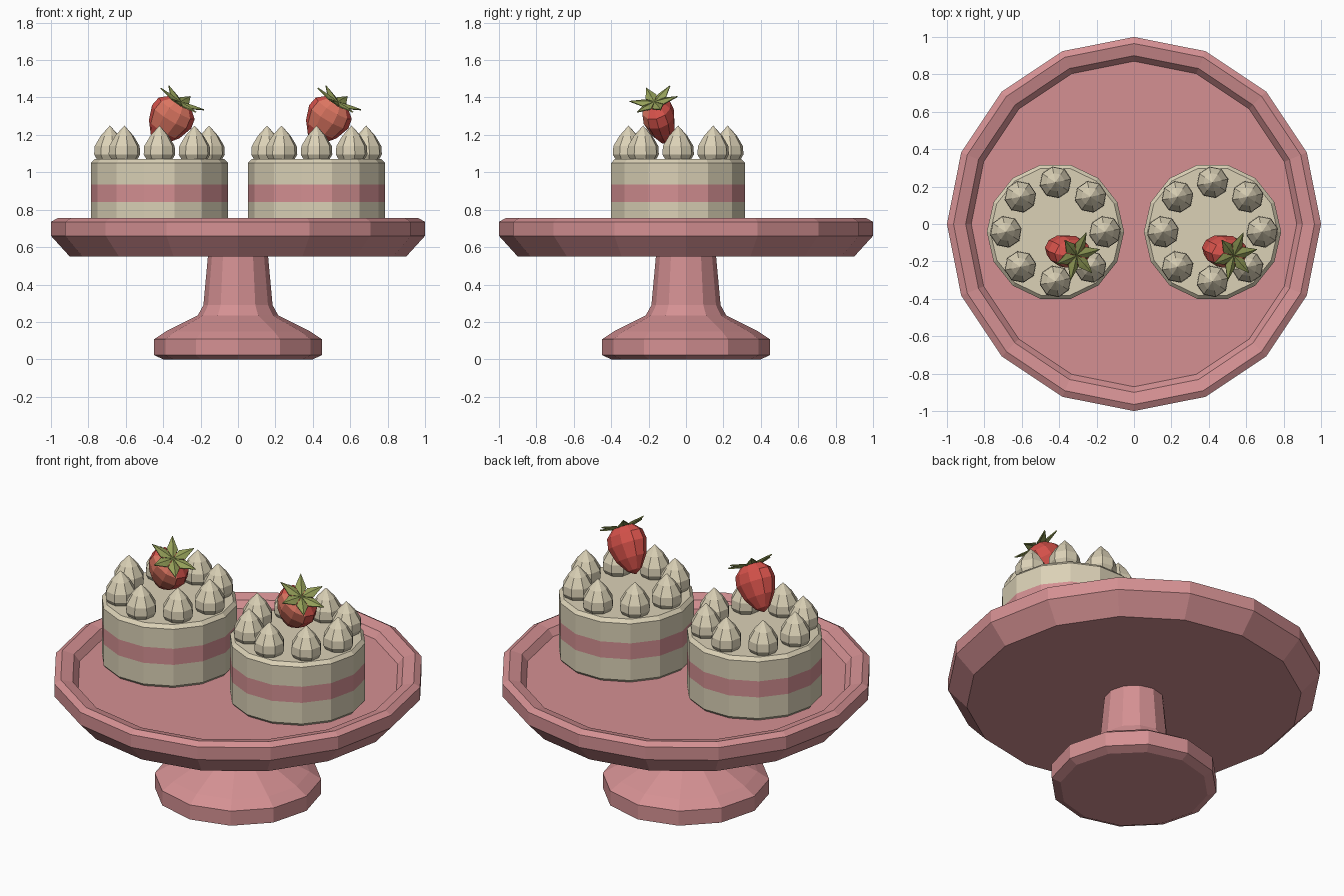
import bpy, bmesh, math
from mathutils import Matrix, Vector

cube = bpy.data.objects.get("Cube")
if cube:
    bpy.data.objects.remove(cube, do_unlink=True)


def material(name, r, g, b):
    m = bpy.data.materials.new(name)
    m.use_nodes = True
    m.diffuse_color = (r, g, b, 1)
    bsdf = next(n for n in m.node_tree.nodes if n.type == 'BSDF_PRINCIPLED')
    bsdf.inputs["Base Color"].default_value = (r, g, b, 1)
    return m


PINK = material("rose pink", 0.66, 0.28, 0.29)
CREAM = material("cream", 0.71, 0.64, 0.47)
RED = material("berry red", 0.68, 0.085, 0.07)
FLESH = material("berry flesh", 0.72, 0.18, 0.12)
GREEN = material("leaf green", 0.30, 0.35, 0.10)


def lathe(bm, profile, sides, place=Matrix(), turn=0.0):
    """Revolve (radius, height) points; a zero radius makes a pole, other ends are capped."""
    rings = []
    for r, z in profile:
        count = sides if r > 0 else 1
        angles = [turn + math.tau * i / sides for i in range(count)]
        rings.append([bm.verts.new(place @ Vector((r * math.cos(a), r * math.sin(a), z)))
                      for a in angles])
    for low, high in zip(rings, rings[1:]):
        for i in range(sides):
            j = (i + 1) % sides
            quad = [low[i % len(low)], low[j % len(low)],
                    high[j % len(high)], high[i % len(high)]]
            bm.faces.new(list(dict.fromkeys(quad)))
    for ring in (rings[0], rings[-1]):
        if len(ring) > 1:
            bm.faces.new(ring)


def finish(bm, name, *materials, rule=None):
    bmesh.ops.recalc_face_normals(bm, faces=bm.faces)
    bm.normal_update()
    if rule:
        for f in bm.faces:
            f.material_index = rule(f)
    mesh = bpy.data.meshes.new(name)
    bm.to_mesh(mesh)
    bm.free()
    for m in materials:
        mesh.materials.append(m)
    obj = bpy.data.objects.new(name, mesh)
    bpy.context.collection.objects.link(obj)
    return obj


# Stand: flared foot with stem, and a rimmed plate
bm = bmesh.new()
lathe(bm, [(0.40, 0), (0.448, 0.022), (0.448, 0.108), (0.385, 0.15),
           (0.215, 0.235), (0.185, 0.29), (0.16, 0.56)], 12)
finish(bm, "stand_foot", PINK)

bm = bmesh.new()
lathe(bm, [(0.90, 0.55), (1.0, 0.66), (1.0, 0.735), (0.965, 0.755),
           (0.90, 0.738), (0.87, 0.70)], 16)
finish(bm, "stand_plate", PINK)

# Berry frame: long axis leans to the model's left and forward
AXIS = Vector((0.5, -0.25, 0.83)).normalized()
THIN = Vector((0, 1, 0))
THIN = (THIN - AXIS * THIN.dot(AXIS)).normalized()
WIDE = THIN.cross(AXIS)
BERRY = Matrix((WIDE, THIN, AXIS)).transposed().to_4x4()
CAKE_Y = -0.042


def add_cake(side, x):
    # Layered sponge with a pink filling band
    bm = bmesh.new()
    lathe(bm, [(0.35, 0.695), (0.367, 0.715), (0.367, 0.84), (0.367, 0.935),
               (0.367, 1.05), (0.348, 1.07)], 14, Matrix.Translation((x, CAKE_Y, 0)))
    finish(bm, side + "_cake", CREAM, PINK,
           rule=lambda f: int(0.84 < f.calc_center_median().z < 0.935
                              and abs(f.normal.z) < 0.5))

    # Ring of piped cream peaks
    bm = bmesh.new()
    for i in range(8):
        a = math.tau * i / 8
        spot = Matrix.Translation((x + 0.265 * math.cos(a),
                                   CAKE_Y + 0.265 * math.sin(a), 1.065))
        lathe(bm, [(0.068, 0), (0.086, 0.03), (0.083, 0.075),
                   (0.05, 0.13), (0, 0.185)], 8, spot, a + 0.2)
    finish(bm, side + "_cream_peaks", CREAM)

    # Berry, flattened front to back, with paler flesh in front
    place = Matrix.Translation((x + 0.055, -0.14, 1.28)) @ BERRY
    bm = bmesh.new()
    lathe(bm, [(0, -0.15), (0.045, -0.125), (0.095, -0.06), (0.122, 0.02),
               (0.112, 0.075), (0.065, 0.115), (0, 0.105)], 10,
          place @ Matrix.Diagonal((1, 0.72, 1, 1)))
    finish(bm, side + "_berry", RED, FLESH, rule=lambda f: int(f.normal.y < -0.62))

    # Leaf crown: folded pointed leaves around the berry top
    bm = bmesh.new()
    for i in range(6):
        spin = place @ Matrix.Translation((0, 0, 0.118)) @ Matrix.Rotation(
            math.tau * i / 6 + 0.3, 4, 'Z')
        root, left, ridge, right, tip = [bm.verts.new(spin @ Vector(p)) for p in (
            (0, 0, 0), (0.06, 0.032, 0), (0.065, 0, 0.012),
            (0.06, -0.032, 0), (0.135, 0, 0.02))]
        for tri in ((root, ridge, left), (root, right, ridge),
                    (left, ridge, tip), (ridge, right, tip)):
            bm.faces.new(tri)
    leaves = finish(bm, side + "_berry_leaves", GREEN)
    solid = leaves.modifiers.new("thickness", 'SOLIDIFY')
    solid.thickness = 0.006


for side, x in (("right", -0.42), ("left", 0.42)):
    add_cake(side, x)
